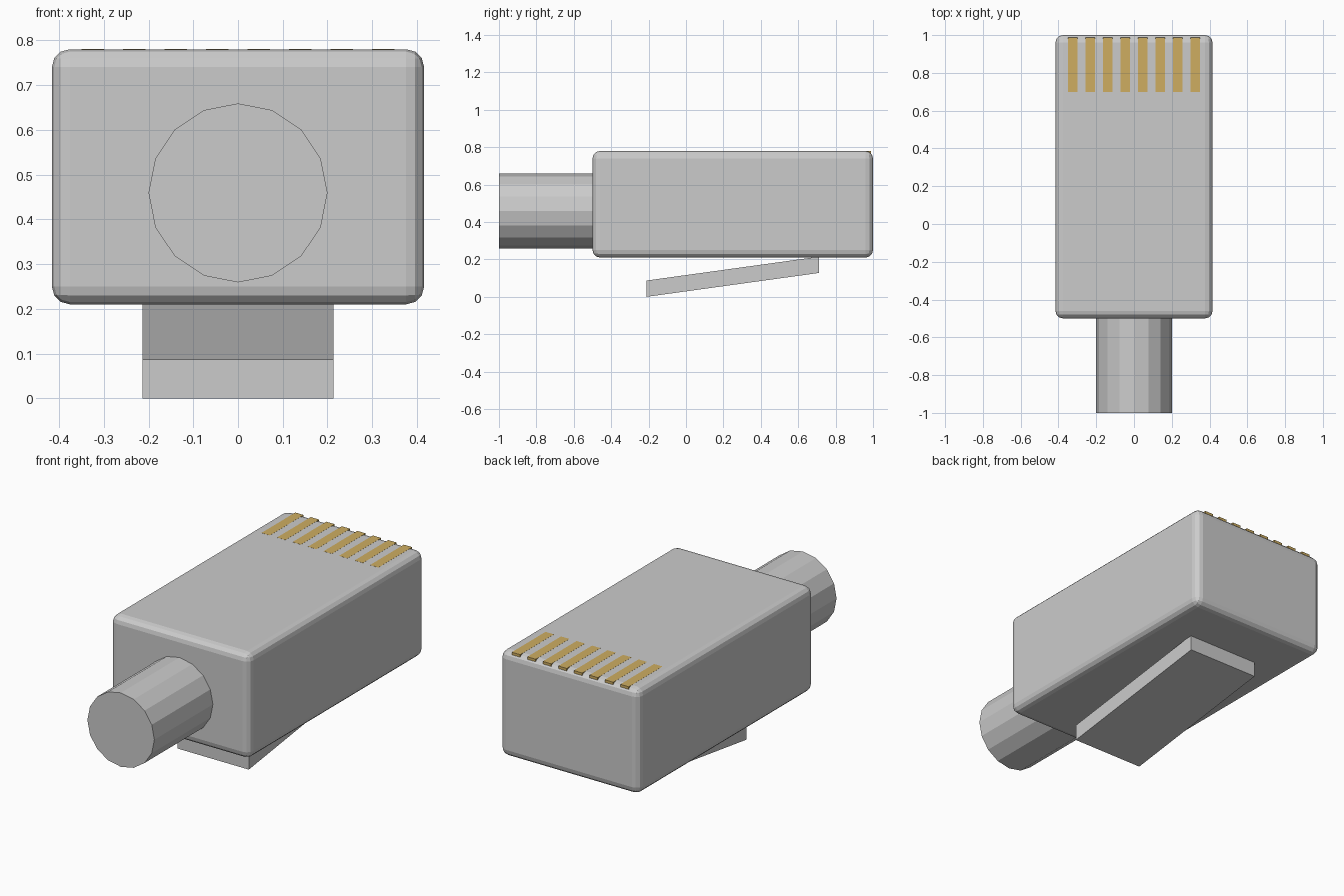
import bpy, bmesh, math
from mathutils import Matrix

if "Cube" in bpy.data.objects:
    bpy.data.objects.remove(bpy.data.objects["Cube"])


def finish(name, bm):
    bmesh.ops.recalc_face_normals(bm, faces=bm.faces)
    mesh = bpy.data.meshes.new(name)
    bm.to_mesh(mesh)
    bm.free()
    obj = bpy.data.objects.new(name, mesh)
    bpy.context.collection.objects.link(obj)
    return obj


def box(name, x, y, z, shear=0.0, bevel=0.0):
    """Box from (min, max) ranges; shear raises z along y."""
    bm = bmesh.new()
    bmesh.ops.create_cube(bm, size=1)
    for v in bm.verts:
        t = v.co.y + 0.5
        v.co = [r[0] + (c + 0.5) * (r[1] - r[0]) for r, c in zip((x, y, z), v.co)]
        v.co.z += shear * t
    if bevel:
        bmesh.ops.bevel(bm, geom=bm.edges[:], offset=bevel, segments=3,
                        profile=0.5, affect='EDGES')
    return finish(name, bm)


# Plug housing with rounded edges
box("plug_body", (-0.416, 0.416), (-0.5, 1.0), (0.21, 0.78), bevel=0.04)

# Slanted locking tab underneath
box("locking_tab", (-0.213, 0.213), (-0.212, 0.712), (0.0, 0.087), shear=0.128)

# Cable stub, 16 flat sides
bm = bmesh.new()
bmesh.ops.create_cone(bm, cap_ends=True, segments=16, radius1=0.2, radius2=0.2,
                      depth=0.54,
                      matrix=Matrix.Translation((0, -0.73, 0.459))
                      @ Matrix.Rotation(math.radians(90), 4, 'X'))
finish("cable", bm)

# Row of eight gold contacts, a hair above the housing top
gold = bpy.data.materials.new("gold")
gold.diffuse_color = (0.62, 0.42, 0.12, 1)
gold.use_nodes = True
gold.node_tree.nodes["Principled BSDF"].inputs["Base Color"].default_value = gold.diffuse_color
for i in range(8):
    x = (i - 3.5) * 0.0927
    pin = box(f"contact_{i + 1}", (x - 0.025, x + 0.025), (0.70, 0.988), (0.70, 0.7805))
    pin.data.materials.append(gold)
